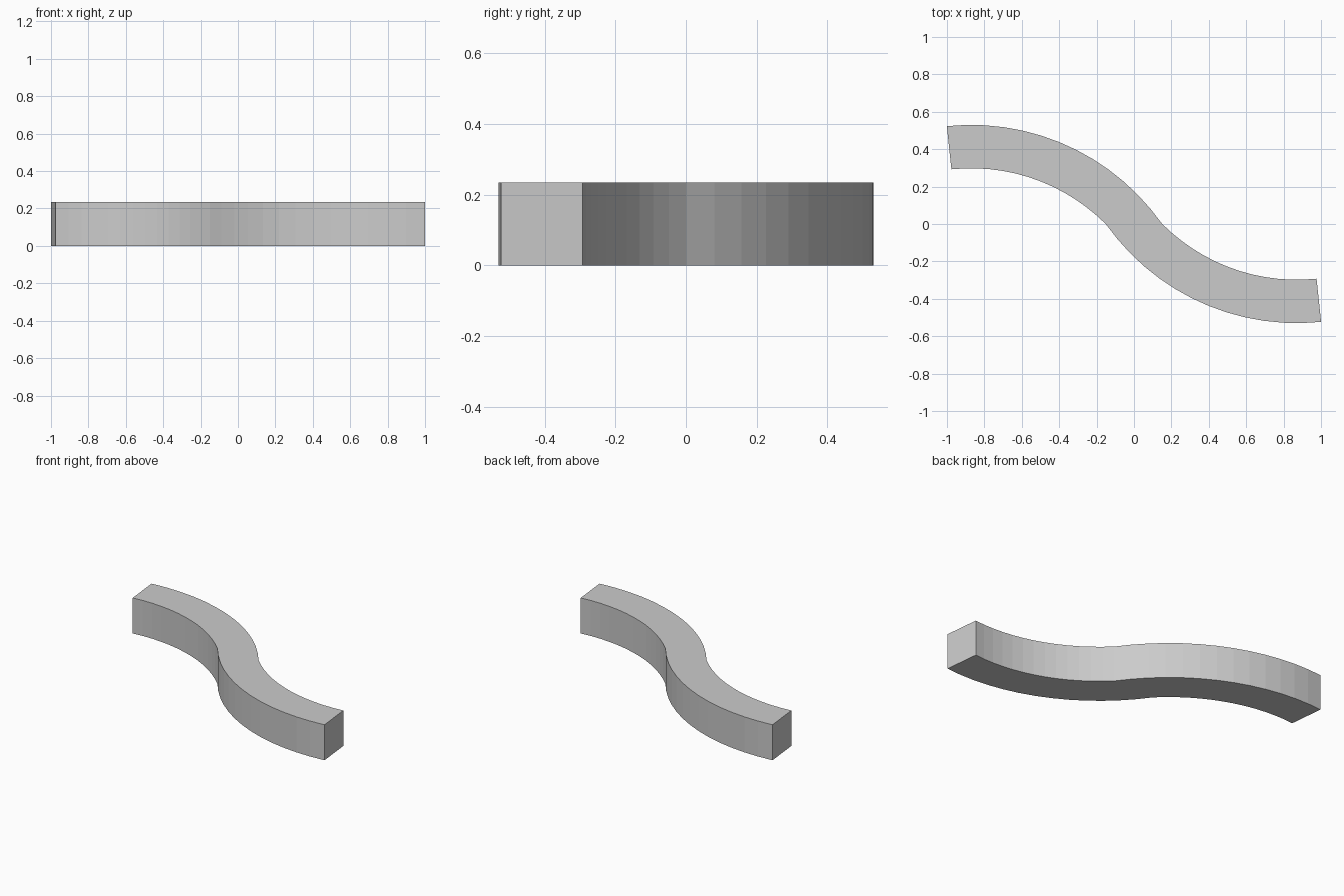
import bpy, bmesh
from math import sin, cos, radians, asin, pi

if "Cube" in bpy.data.objects:
    bpy.data.objects.remove(bpy.data.objects["Cube"])

HEIGHT = 0.235
CX, CY = -0.87, -0.717          # centre of the left-hand bend
R_OUT, R_IN = 1.247, 1.015
END = radians(96)
SEGMENTS = 13


def arc(radius):
    """Points from the free end down to where the bend meets y = 0."""
    start = asin(-CY / radius)
    angles = [END + (start - END) * i / SEGMENTS for i in range(SEGMENTS + 1)]
    return [(CX + radius * cos(a), CY + radius * sin(a)) for a in angles]


def continue_with(first, second):
    """Join an arc to the half-turn copy of the other arc."""
    mid = ((first[-1][0] - second[-1][0]) / 2, 0)
    return first[:-1] + [mid] + [(-x, -y) for x, y in reversed(second[:-1])]


outer, inner = arc(R_OUT), arc(R_IN)
upper_edge = continue_with(outer, inner)
lower_edge = continue_with(inner, outer)

# flat S-shaped strip, extruded upward
bm = bmesh.new()
up = [bm.verts.new((x, y, 0)) for x, y in upper_edge]
low = [bm.verts.new((x, y, 0)) for x, y in lower_edge]
for i in range(len(up) - 1):
    bm.faces.new((low[i], low[i + 1], up[i + 1], up[i]))
base = bm.faces[:]
top = bmesh.ops.extrude_face_region(bm, geom=base, use_keep_orig=True)
bmesh.ops.translate(bm, vec=(0, 0, HEIGHT),
                    verts=[g for g in top["geom"] if isinstance(g, bmesh.types.BMVert)])
bmesh.ops.recalc_face_normals(bm, faces=bm.faces[:])

mesh = bpy.data.meshes.new("s_bend_bar")
bm.to_mesh(mesh)
bm.free()
bpy.context.collection.objects.link(bpy.data.objects.new("s_bend_bar", mesh))
